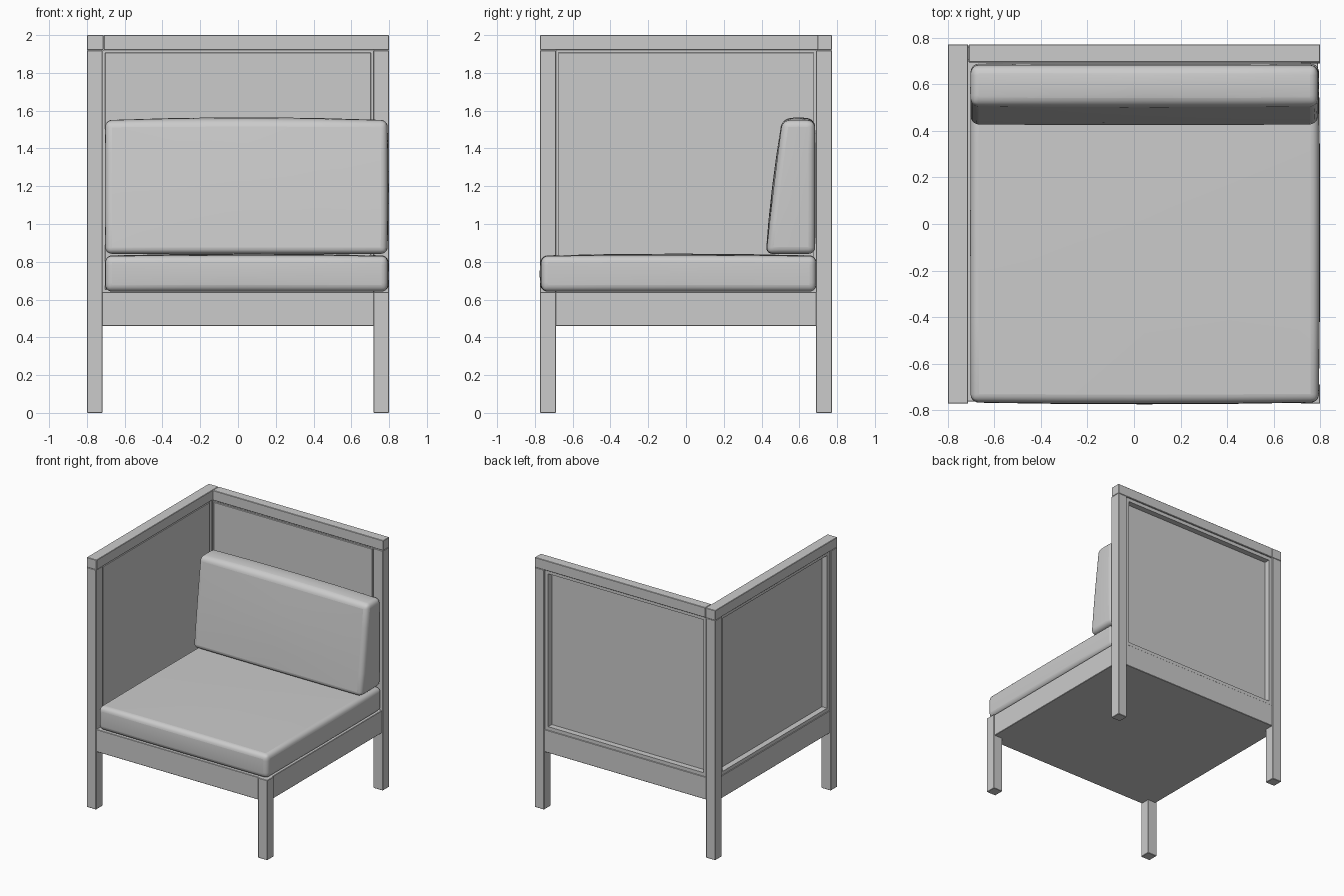
import bpy, bmesh
from mathutils import Vector

if "Cube" in bpy.data.objects:
    bpy.data.objects.remove(bpy.data.objects["Cube"])

X, Y = 0.80, 0.772      # outer half sizes
T = 0.083               # post thickness
APRON, SEAT, RAIL, TOP = 0.46, 0.64, 1.92, 2.0


def finish(name, bm, bevel, segments):
    bmesh.ops.recalc_face_normals(bm, faces=bm.faces[:])
    me = bpy.data.meshes.new(name)
    bm.to_mesh(me)
    bm.free()
    ob = bpy.data.objects.new(name, me)
    bpy.context.collection.objects.link(ob)
    if bevel:
        mod = ob.modifiers.new("edge_rounding", 'BEVEL')
        mod.width = bevel
        mod.segments = segments
        mod.limit_method = 'ANGLE'
        mod.angle_limit = 0.7
        mod.use_clamp_overlap = False
    return ob


def box(name, x, y, z, bevel=0.003):
    bm = bmesh.new()
    bmesh.ops.create_cube(bm, size=1)
    for v in bm.verts:
        v.co = [a + (b - a) * (c + 0.5) for (a, b), c in zip((x, y, z), v.co)]
    return finish(name, bm, bevel, 1)


def cushion(name, x, y, z, puff, bevel, slant=0.0):
    """Softly bulging box; slant moves the top front edge backwards."""
    bm = bmesh.new()
    bmesh.ops.create_cube(bm, size=2)
    bmesh.ops.subdivide_edges(bm, edges=bm.edges[:], cuts=3, use_grid_fill=True)
    for v in bm.verts:
        c = v.co.copy()
        p = Vector([a + (b - a) * (k + 1) / 2 for (a, b), k in zip((x, y, z), c)])
        p.y += slant * (c.z + 1) / 2 * (1 - c.y) / 2
        for i in range(3):
            j, k = (i + 1) % 3, (i + 2) % 3
            amount = puff[i][0 if c[i] < 0 else 1]
            if abs(c[i]) > 0.99:
                # long edges bow slightly, face centres bow fully
                bow = (1 - c[j] ** 2 * 0.75) * (1 - c[k] ** 2 * 0.75)
                p[i] += amount * bow * (1 if c[i] > 0 else -1)
        v.co = p
    ob = finish(name, bm, bevel, 5)
    bpy.ops.object.select_all(action='DESELECT')
    ob.select_set(True)
    bpy.context.view_layer.objects.active = ob
    bpy.ops.object.shade_smooth_by_angle(angle=0.8)
    return ob


# Posts: three tall ones and a short front right leg
for name, sx, sy, h in (("front_left_post", -1, -1, RAIL), ("back_left_post", -1, 1, RAIL),
                        ("back_right_post", 1, 1, RAIL), ("front_right_leg", 1, -1, SEAT)):
    box(name, sorted((sx * X, sx * (X - T))), sorted((sy * Y, sy * (Y - T))), (0, h))

# Seat base with a closed underside
box("seat_base", (-X + 0.008, X - 0.008), (-Y + 0.008, Y - 0.008), (APRON, SEAT))

# Top rails
box("left_top_rail", (-X, -X + T + 0.004), (-Y, Y), (RAIL, TOP))
box("back_top_rail", (-X + T + 0.006, X), (Y - T + 0.006, Y), (RAIL, TOP))


def wall(name, half, place):
    """Framed panel: u runs along the wall, d is depth inwards from the outer face."""
    w, inner = 0.028, half - T
    bars = (("bottom", (-inner, inner), (SEAT, SEAT + w)),
            ("top", (-inner, inner), (RAIL - w, RAIL)),
            ("start", (-inner, -inner + w), (SEAT + w, RAIL - w)),
            ("end", (inner - w, inner), (SEAT + w, RAIL - w)))
    for part, u, z in bars:
        box(f"{name}_frame_{part}", *place(u, (0.012, 0.066)), z, 0)
    g = 0.013
    box(f"{name}_panel", *place((-inner + g, inner - g), (0.058, 0.076)),
        (SEAT + g, RAIL - g), 0.002)


# Left side wall and back wall
wall("left", Y, lambda u, d: ((-X + d[0], -X + d[1]), u))
wall("back", X, lambda u, d: (u, (Y - d[1], Y - d[0])))

# Cushions
cushion("seat_cushion", (-0.702, 0.793), (-0.765, 0.688), (0.642, 0.83),
        ((0.002, 0.007), (0.010, 0.003), (0.0, 0.013)), 0.035)
cushion("back_cushion", (-0.702, 0.79), (0.425, 0.683), (0.842, 1.545),
        ((0.002, 0.006), (0.012, 0.003), (0.0, 0.02)), 0.035, slant=0.085)
